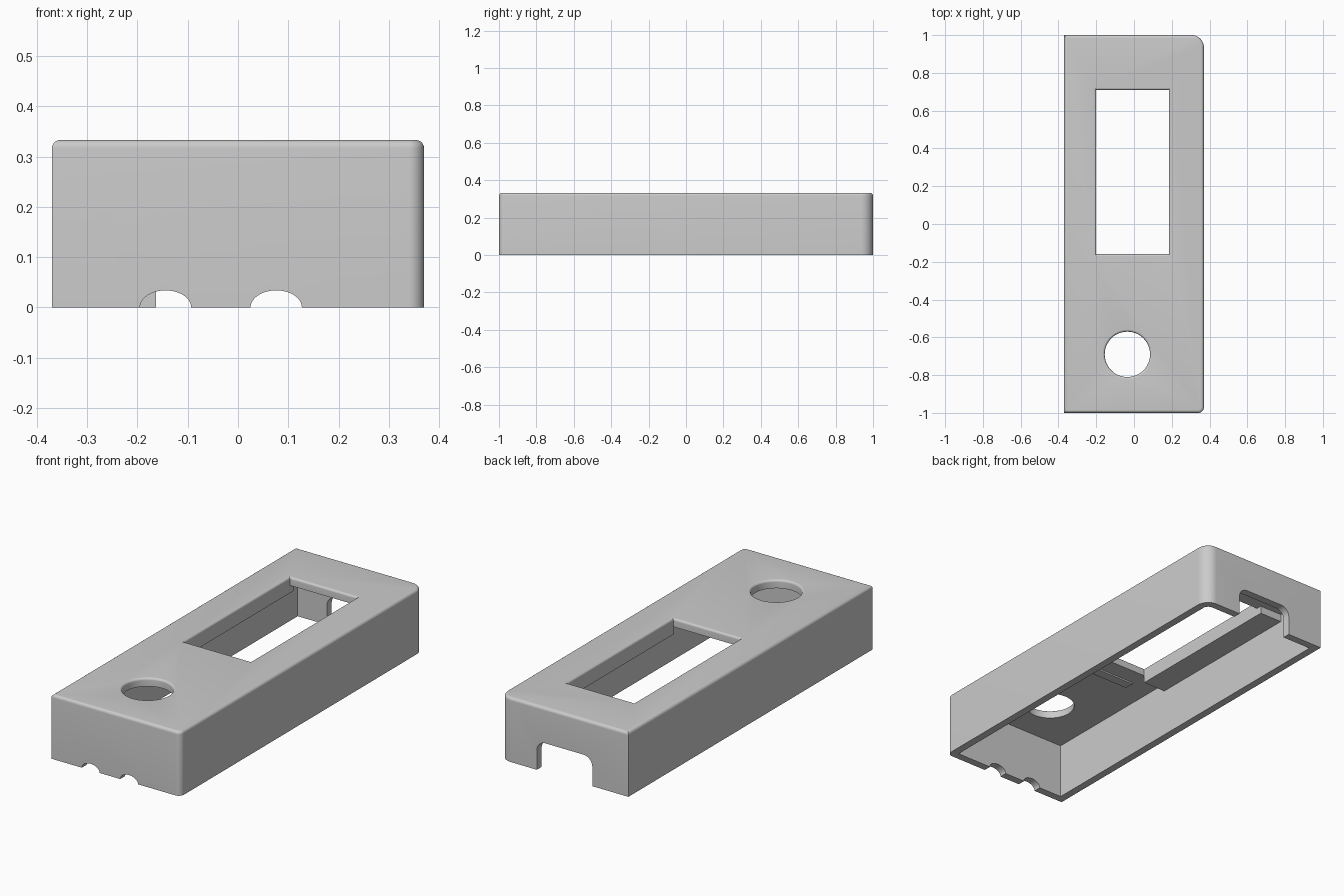
import bpy, bmesh
from math import sin, cos, pi, radians
from mathutils import Matrix

if "Cube" in bpy.data.objects:
    bpy.data.objects.remove(bpy.data.objects["Cube"], do_unlink=True)

grey = bpy.data.materials.new("light grey plastic")
grey.use_nodes = True
colour = (0.6, 0.6, 0.6, 1)
grey.diffuse_color = colour
next(n for n in grey.node_tree.nodes
     if n.type == 'BSDF_PRINCIPLED').inputs["Base Color"].default_value = colour

HEIGHT, WALL, CEILING, FILLET = 0.333, 0.04, 0.29, 0.016


def outline(rect, radii, grow):
    """Rounded rectangle, grown by an offset; radii run anticlockwise from min x, min y."""
    x0, x1, y0, y1 = rect
    corners = [(x0, y0, 1, 1), (x1, y0, -1, 1), (x1, y1, -1, -1), (x0, y1, 1, -1)]
    points = []
    for i, ((x, y, sx, sy), r) in enumerate(zip(corners, radii)):
        if r == 0:
            points.append((x - sx * grow, y - sy * grow))
            continue
        for k in range(13):
            a = pi + i * pi / 2 + k * pi / 24
            points.append((x + sx * r + (r + grow) * cos(a),
                           y + sy * r + (r + grow) * sin(a)))
    return points


def add_object(name, bm):
    bmesh.ops.recalc_face_normals(bm, faces=bm.faces)
    mesh = bpy.data.meshes.new(name)
    bm.to_mesh(mesh)
    bm.free()
    mesh.materials.append(grey)
    obj = bpy.data.objects.new(name, mesh)
    bpy.context.collection.objects.link(obj)
    return obj


def loft(name, rect, levels, radii=(0, 0, 0, 0), upright=False):
    """Stack outlines at (level, offset) pairs; upright stacks along y instead of z."""
    bm = bmesh.new()
    rings = []
    for level, grow in levels:
        rings.append([bm.verts.new((u, level, v) if upright else (u, v, level))
                      for u, v in outline(rect, radii, grow)])
    for low, high in zip(rings, rings[1:]):
        for i in range(len(low)):
            j = (i + 1) % len(low)
            bm.faces.new((low[i], low[j], high[j], high[i]))
    bm.faces.new(rings[0])
    bm.faces.new(rings[-1])
    return add_object(name, bm)


def cut(target, cutter):
    cutter.hide_render = True
    mod = target.modifiers.new("cut", 'BOOLEAN')
    mod.operation, mod.solver, mod.object = 'DIFFERENCE', 'EXACT', cutter
    bpy.context.view_layer.objects.active = target
    bpy.ops.object.modifier_apply(modifier=mod.name)
    bpy.data.objects.remove(cutter, do_unlink=True)


# Fillet steps: outward rim rounds in, openings flare out
steps = [k * pi / 12 for k in range(7)]
rim = [(HEIGHT - FILLET + FILLET * sin(a), FILLET * (cos(a) - 1)) for a in steps]
lip = 0.012
flare = [(HEIGHT - lip + lip * sin(a), lip * (1 - cos(a))) for a in steps]
opening = [(CEILING - 0.1, 0)] + flare + [(HEIGHT + 0.05, lip)]

# Case shell, with rounded corners on one long side
case = loft("case_shell", (-0.37, 0.37, -1, 1), [(0, 0)] + rim, (0, 0.03, 0.065, 0))
cut(case, loft("cavity", (-0.37 + WALL, 0.37 - WALL, -1 + WALL, 1 - WALL),
               [(-0.1, 0), (CEILING, 0)], (0, 0, 0.03, 0)))

# Display window and round button hole
cut(case, loft("window_cutter", (-0.20, 0.185, -0.16, 0.71), opening))
cut(case, loft("button_cutter", (-0.155, 0.085, -0.81, -0.57), opening, (0.12,) * 4))

# Connector opening in the back wall
cut(case, loft("connector_cutter", (-0.163, 0.155, -0.1, 0.15),
               [(0.9, 0), (1.1, 0)], (0, 0, 0.05, 0.05), upright=True))

# Two cable notches under the front wall
for x in (-0.144, 0.076):
    bm = bmesh.new()
    bmesh.ops.create_cone(bm, cap_ends=True, segments=48, radius1=1, radius2=1, depth=0.2,
                          matrix=Matrix.Translation((x, -1, 0))
                          @ Matrix.Diagonal((0.051, 1, 0.034, 1))
                          @ Matrix.Rotation(radians(90), 4, 'X'))
    cut(case, add_object("notch_cutter", bm))

# Ledges under the ceiling on both sides of the window
ledge = [(0.25, 0), (CEILING, 0)]
loft("right_ledge", (-0.335, -0.20, -0.16, 0.74), ledge)
loft("left_ledge", (0.185, 0.335, -0.16, 0.74), ledge)

# Small rib on the ceiling in front of the window
loft("ceiling_rib", (-0.20, 0.04, -0.30, -0.25), [(CEILING - 0.008, 0), (CEILING, 0)])

# Smooth the fillets, keep the edges sharp
bpy.ops.object.select_all(action='DESELECT')
case.select_set(True)
bpy.context.view_layer.objects.active = case
bpy.ops.object.shade_smooth_by_angle(angle=radians(30))
